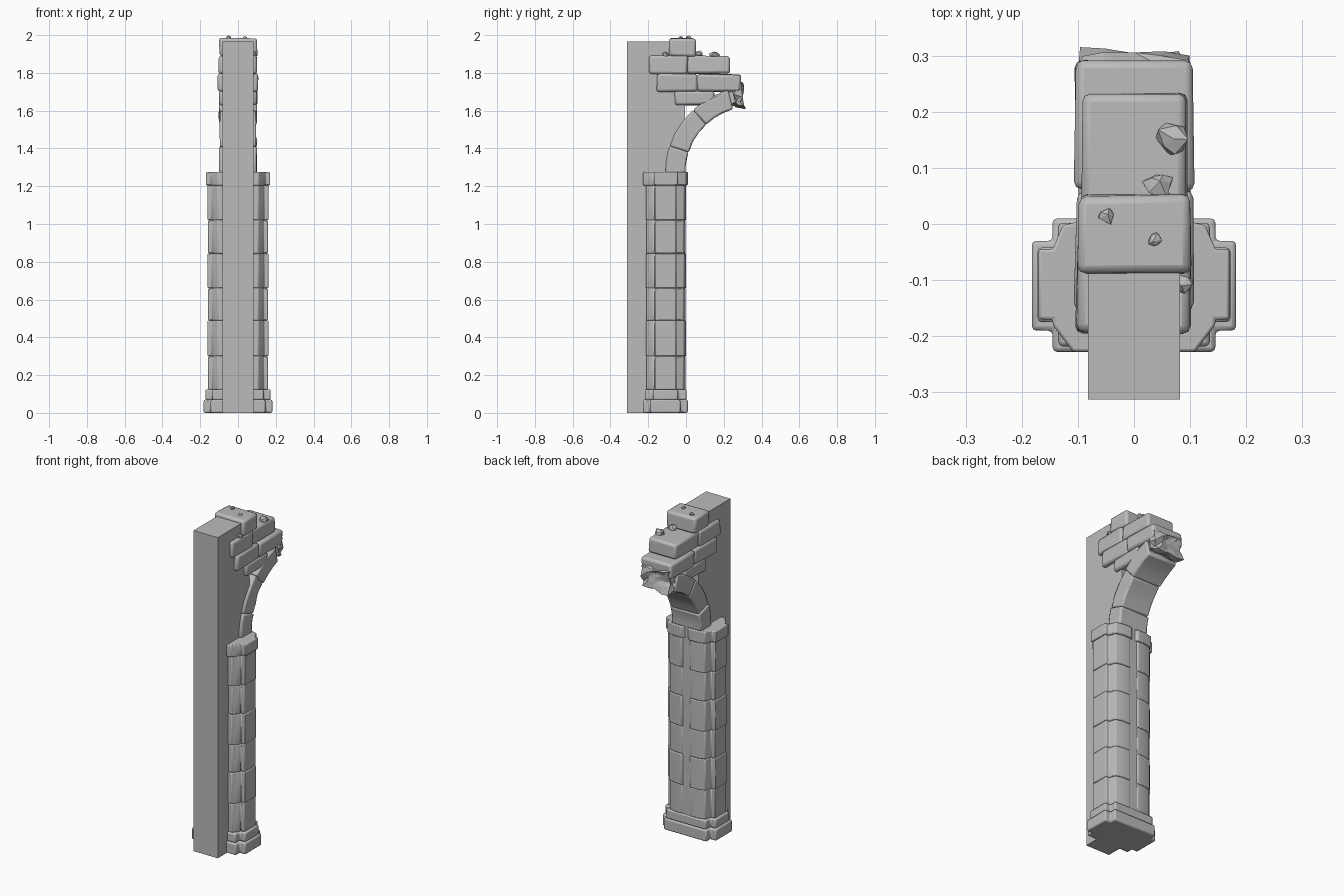
import bpy, bmesh, math, random
from mathutils import Vector

random.seed(4)
cube = bpy.data.objects.get("Cube")
if cube:
    bpy.data.objects.remove(cube, do_unlink=True)


def make_material(name, value):
    mat = bpy.data.materials.new(name)
    mat.use_nodes = True
    colour = (value, value, value, 1)
    mat.diffuse_color = colour
    mat.node_tree.nodes["Principled BSDF"].inputs["Base Color"].default_value = colour
    return mat


STONE = make_material("grey stone", 0.5)


def finish(name, bm, bevel=0.0, smooth=True):
    bmesh.ops.recalc_face_normals(bm, faces=bm.faces)
    mesh = bpy.data.meshes.new(name)
    bm.to_mesh(mesh)
    bm.free()
    obj = bpy.data.objects.new(name, mesh)
    bpy.context.collection.objects.link(obj)
    mesh.materials.append(STONE)
    if smooth:
        bpy.ops.object.select_all(action='DESELECT')
        obj.select_set(True)
        bpy.context.view_layer.objects.active = obj
        bpy.ops.object.shade_smooth_by_angle(angle=math.radians(40))
    if bevel:
        mod = obj.modifiers.new("worn edges", 'BEVEL')
        mod.width = bevel
        mod.segments = 2
        mod.limit_method = 'ANGLE'
        mod.angle_limit = math.radians(25)
    return obj


def jitter(bm, amount):
    for v in bm.verts:
        v.co += Vector([random.uniform(-amount, amount) for _ in range(3)])


def prism(name, ring, offset, bevel=0.008, rough=0.0):
    """Extrude a closed ring of points along an offset."""
    bm = bmesh.new()
    face = bm.faces.new([bm.verts.new(p) for p in ring])
    out = bmesh.ops.extrude_face_region(bm, geom=[face])
    moved = [g for g in out["geom"] if isinstance(g, bmesh.types.BMVert)]
    bmesh.ops.translate(bm, verts=moved, vec=offset)
    jitter(bm, rough)
    return finish(name, bm, bevel, smooth=True)


def block(name, y0, y1, z0, z1, half):
    """Rough stone with slightly bulging faces."""
    ring = [(-half, y0, z0), (-half, y1, z0), (-half, y1, z1), (-half, y0, z1)]
    return prism(name, ring, (2 * half, 0, 0), 0.014, 0.004)


def pier_half(side, lobe, core, y0, y1, l0, l1, notch):
    """Half plan of the stepped pier, with an optional rear groove."""
    c = (core - 0.1) * 0.8
    pts = [(0, y0), (core - c, y0), (core, l0 - 0.01), (core, l0), (lobe, l0),
           (lobe, l1), (core, l1), (core - c / 2, y1 - 0.012), (core - 2 * c, y1),
           (notch, y1), (0, y1 - notch)]
    if not notch:
        pts.pop()
    return [(side * x, y) for x, y in pts]


def course(name, z0, z1, *plan):
    for side, label in ((1, "left"), (-1, "right")):
        ring = [(x, y, z0) for x, y in pier_half(side, *plan)]
        prism(f"{name}_{label}", ring, (0, 0, z1 - z0), 0.006)


# Square backing post
prism("backing_post", [(-0.082, -0.313, 0), (0.082, -0.313, 0),
                       (0.082, -0.005, 0), (-0.082, -0.005, 0)], (0, 0, 1.965), 0)


# Solid stepped plinth
def plinth(name, z0, z1, lobe, core, y0, y1, l0, l1):
    half = [(core, y0), (core, l0), (lobe, l0), (lobe, l1), (core, l1), (core, y1)]
    ring = half + [(-x, y) for x, y in reversed(half)]
    prism(name, [(x, y, z0) for x, y in ring], (0, 0, z1 - z0), 0.008)


plinth("plinth_lower", 0, 0.07, 0.182, 0.145, -0.228, 0.01, -0.19, -0.03)
plinth("plinth_upper", 0.068, 0.125, 0.172, 0.135, -0.218, 0.002, -0.175, -0.042)

# Twin shafts laid in courses
joints = [0.123, 0.30, 0.49, 0.66, 0.845, 1.02, 1.207]
for i, (low, high) in enumerate(zip(joints, joints[1:])):
    swell = 0.003 * (i % 2)
    course(f"shaft_course_{i + 1}", low, high, 0.158 + swell, 0.135 + swell,
           -0.21 - swell, -0.002 + swell, -0.165, -0.052, 0.03)

# Capitals
course("capital", 1.205, 1.275, 0.17, 0.145, -0.228, 0.01, -0.17, -0.045, 0.025)

# Arch stones, curving up and back
CENTRE_Y, CENTRE_Z = 0.348, 1.27
angles = [180, 162, 133, 106]
for i, (a, b) in enumerate(zip(angles, angles[1:])):
    inner, outer, half = 0.352, 0.456, 0.1 - 0.004 * (i % 2)
    steps = [a + (b - a) * k / 3 for k in range(4)]
    polar = [(inner, s) for s in steps] + [(outer, s) for s in reversed(steps)]
    ring = [(-half, CENTRE_Y + r * math.cos(math.radians(s)),
             CENTRE_Z + r * math.sin(math.radians(s))) for r, s in polar]
    prism(f"arch_stone_{i + 1}", ring, (2 * half, 0, 0), 0.01, 0.002)

# Jagged broken end of the arch
bm = bmesh.new()
bmesh.ops.create_cube(bm, size=1)
bmesh.ops.subdivide_edges(bm, edges=bm.edges[:], cuts=3, use_grid_fill=True)
bmesh.ops.triangulate(bm, faces=bm.faces)
for v in bm.verts:
    v.co.x *= 0.18
    v.co.y = 0.245 + v.co.y * 0.1 + (0.25 - abs(v.co.z)) * -0.03
    v.co.z = 1.695 + v.co.z * 0.12 - (v.co.y - 0.245) * 0.25
jitter(bm, 0.013)
finish("broken_arch_end", bm, smooth=False)

# Wall courses above the arch
for name, *dims in [
    ("wall_stone_low", -0.06, 0.15, 1.63, 1.705, 0.098),
    ("wall_stone_middle_front", -0.155, 0.06, 1.70, 1.795, 0.104),
    ("wall_stone_middle_back", 0.06, 0.29, 1.70, 1.793, 0.105),
    ("wall_stone_upper_front", -0.195, 0.008, 1.795, 1.89, 0.102),
    ("wall_stone_upper_back", 0.006, 0.234, 1.795, 1.89, 0.095),
    ("wall_stone_top", -0.088, 0.052, 1.885, 1.985, 0.1),
]:
    block(name, *dims)

# Loose rubble
for i, (x, y, z, r) in enumerate([(0.07, 0.15, 1.897, 0.03), (0.045, 0.07, 1.9, 0.028),
                                  (-0.048, 0.015, 1.986, 0.015), (0.037, -0.028, 1.986, 0.013),
                                  (0.088, -0.108, 1.897, 0.018)]):
    bm = bmesh.new()
    bmesh.ops.create_icosphere(bm, subdivisions=1, radius=r)
    jitter(bm, r * 0.25)
    for v in bm.verts:
        v.co = Vector((x, y, z)) + Vector((v.co.x, v.co.y, v.co.z * 0.7))
    finish(f"rubble_{i + 1}", bm, smooth=False)
